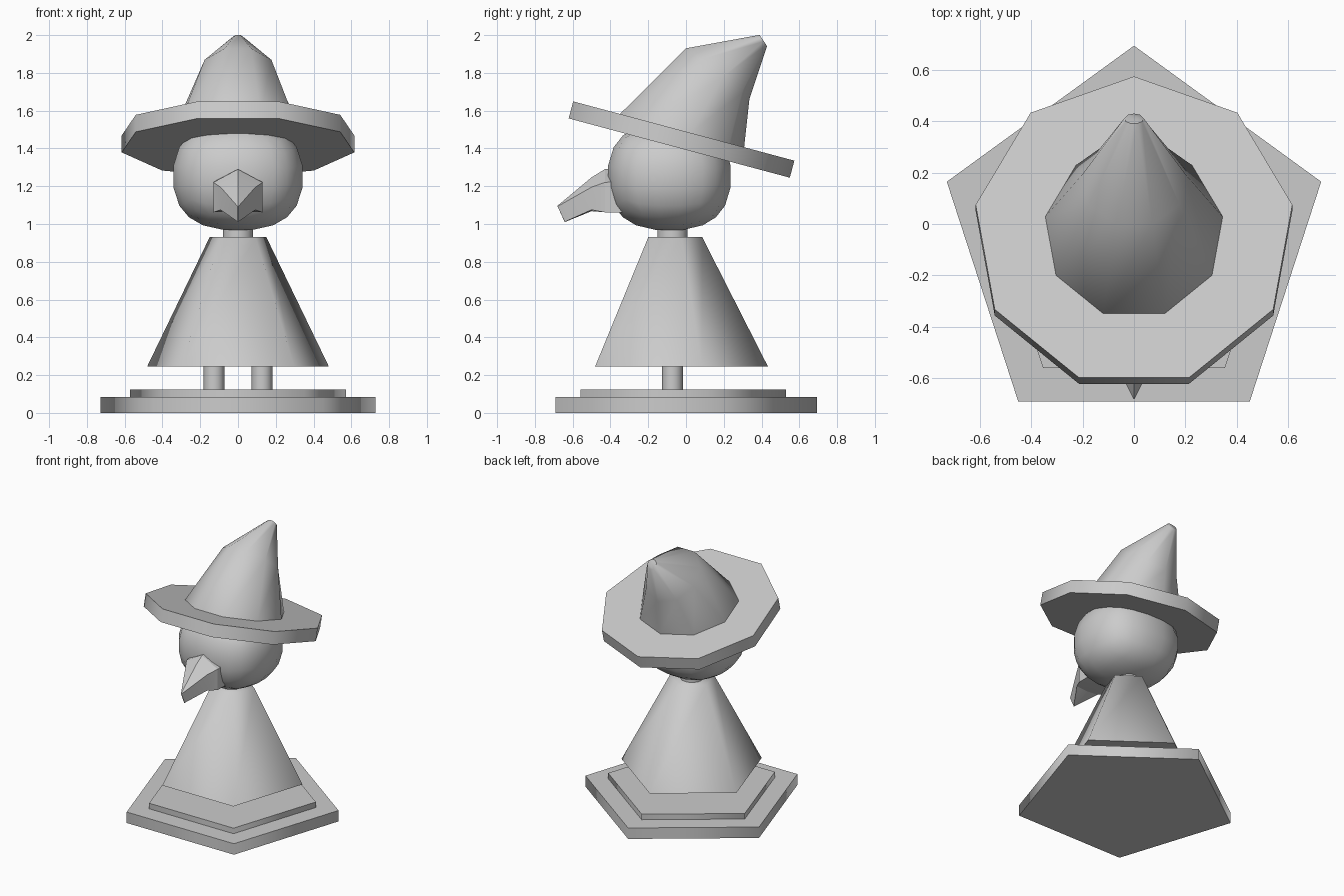
import bpy, bmesh
from math import sin, cos, pi, radians, hypot
from mathutils import Vector

if "Cube" in bpy.data.objects:
    bpy.data.objects.remove(bpy.data.objects["Cube"])


def ring(n, r, cy, cz, cx=0, tilt=0, sx=1):
    """Regular n-gon, one corner at the back (+y), back edge dipped by tilt degrees."""
    t = radians(tilt)
    pts = []
    for i in range(n):
        a = pi / 2 + 2 * pi * i / n
        u, v = r * cos(a) * sx, r * sin(a)
        pts.append(Vector((cx + u, cy + v * cos(t), cz - v * sin(t))))
    return pts


def finish(name, bm, angle):
    bmesh.ops.recalc_face_normals(bm, faces=bm.faces)
    me = bpy.data.meshes.new(name)
    bm.to_mesh(me)
    bm.free()
    ob = bpy.data.objects.new(name, me)
    bpy.context.collection.objects.link(ob)
    bpy.ops.object.select_all(action='DESELECT')
    ob.select_set(True)
    bpy.context.view_layer.objects.active = ob
    bpy.ops.object.shade_smooth_by_angle(angle=radians(angle))
    return ob


def loft(name, rings, angle=50):
    bm = bmesh.new()
    loops = [[bm.verts.new(p) for p in r] for r in rings]
    n = len(loops[0])
    for a, b in zip(loops, loops[1:]):
        for i in range(n):
            j = (i + 1) % n
            bm.faces.new((a[i], a[j], b[j], b[i]))
    bm.faces.new(loops[0])
    bm.faces.new(loops[-1])
    return finish(name, bm, angle)


CY = -0.072  # common axis of base, legs and body

# Two-step pentagonal base
loft("base_lower", [ring(5, 0.765, CY, 0), ring(5, 0.765, CY, 0.083)], 75)
loft("base_upper", [ring(5, 0.602, CY, 0.08), ring(5, 0.602, CY, 0.125)], 75)

# Legs, cloak and neck
for side, x in (("left", -0.127), ("right", 0.127)):
    loft(side + "_leg", [ring(16, 0.055, CY, 0.12, x), ring(16, 0.055, CY, 0.3, x)])
loft("cloak", [ring(5, 0.506, CY, 0.245), ring(5, 0.158, CY, 0.93)], 75)
loft("neck", [ring(16, 0.08, CY, 0.9), ring(16, 0.08, CY, 1.02)])

# Head: boxy rounded ball
bm = bmesh.new()
bmesh.ops.create_cube(bm, size=2)
bmesh.ops.subdivide_edges(bm, edges=bm.edges[:], cuts=4, use_grid_fill=True)
P = 2.4
for v in bm.verts:
    k = sum(abs(c) ** P for c in v.co) ** (1 / P)
    d = v.co / k
    v.co = Vector((d.x * 0.348, d.y * 0.33 - 0.088, d.z * 0.29 + 1.252))
finish("head", bm, 60)


# Beak: six-sided section narrowing to an upright edge
def beak_section(y, top, x, shoulder, low, mid, mid_y=None):
    my = y if mid_y is None else mid_y
    return [Vector(p) for p in ((0, y, top), (x, y, shoulder), (x, my, low),
                                (0, my, mid), (-x, my, low), (-x, y, shoulder))]


loft("beak", [beak_section(-0.30, 1.29, 0.13, 1.23, 1.062, 1.07),
              beak_section(-0.43, 1.29, 0.13, 1.22, 1.062, 1.07),
              beak_section(-0.50, 1.247, 0.092, 1.195, 1.075, 1.068),
              beak_section(-0.68, 1.097, 0.002, 1.093, 1.012, 1.01, -0.642)], 25)

# Tilted nine-sided hat brim
loft("hat_brim", [ring(9, 0.625, -0.054, 1.407, tilt=15),
                  ring(9, 0.625, -0.030, 1.497, tilt=15)], 50)

# Bent hat crown
loft("hat_crown", [ring(9, 0.35, -0.035, 1.48, tilt=15),
                   ring(9, 0.35, -0.030, 1.499, tilt=15),
                   ring(9, 0.222, 0.162, 1.80, tilt=38.5, sx=0.92),
                   ring(9, 0.037, 0.409, 1.972, tilt=57)], 62)
